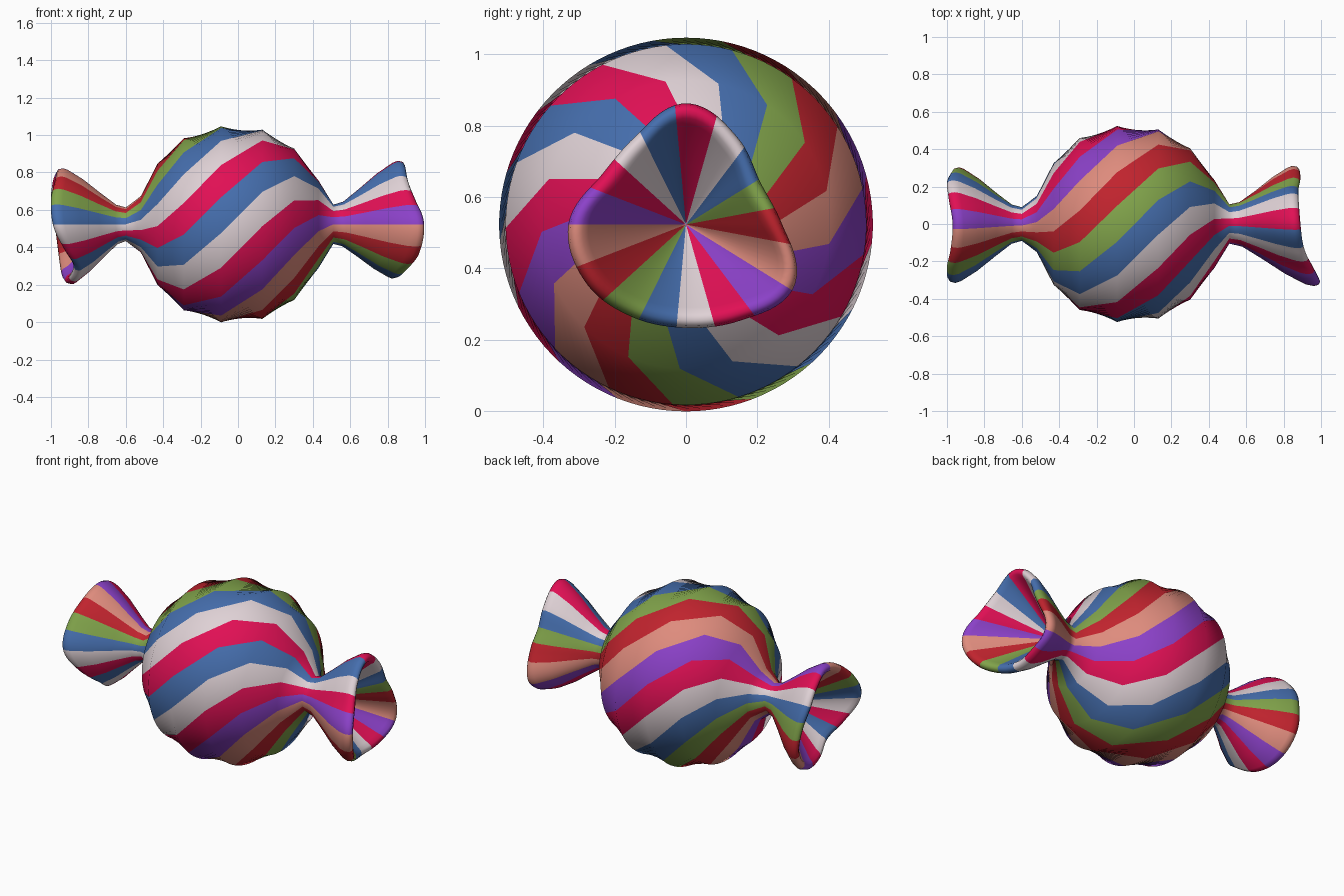
import bpy, bmesh, math

if "Cube" in bpy.data.objects:
    bpy.data.objects.remove(bpy.data.objects["Cube"])

CZ = 0.523            # height of the long axis
STRIPES = 17
PER = 6               # mesh columns per stripe
N = STRIPES * PER
TWIST = 6 * 2 * math.pi / STRIPES   # the wrapper twists by six stripes
NECK_L, NECK_R = -0.60, 0.51

COLOURS = {
    "white": (0.74, 0.64, 0.67), "crimson": (0.75, 0.005, 0.09),
    "blue": (0.06, 0.156, 0.42), "green": (0.22, 0.37, 0.07),
    "red": (0.53, 0.017, 0.027), "salmon": (0.73, 0.26, 0.205),
    "purple": (0.26, 0.053, 0.58),
}
LETTERS = "WCBGRSP"                 # same order as COLOURS
PATTERN = "PCWBCWBGRSPCWBGRS"       # stripes around the axis

# mouth radius and mouth x every 30 degrees, starting at +y and going up
R_RAD = [.27, .24, .285, .34, .285, .275, .33, .325, .30, .29, .31, .35]
R_X = [.89, .88, .88, .89, .91, .95, .995, .97, .90, .86, .87, .88]
L_RAD = [.29, .275, .285, .30, .285, .285, .315, .285, .275, .315, .34, .335]
L_X = [-.98, -1.0, -.99, -.97, -.98, -1.0, -.99, -.93, -.88, -.91, -.94, -.96]

# body outline between the necks: x, radius
BODY = [(-.60, .09), (-.52, .15), (-.43, .325), (-.29, .46), (-.09, .524),
        (.13, .506), (.30, .405), (.43, .235), (.51, .105)]


def table(values, ang):
    """Smooth periodic lookup (Catmull-Rom)."""
    n = len(values)
    t = (ang / (2 * math.pi) % 1.0) * n
    i, f = int(t), t - int(t)
    a, b, c, d = (values[(i + k) % n] for k in (-1, 0, 1, 2))
    return b + .5 * f * (c - a + f * (2 * a - 5 * b + 4 * c - d
                                      + f * (3 * (b - c) + d - a)))


def angle(j, x):
    t = min(1, max(0, (NECK_R - x) / (NECK_R - NECK_L)))
    return math.pi - 2 * math.pi * j / N + TWIST * t


bm = bmesh.new()


def ring(func, side_x):
    """One loop of vertices; func(angle) gives x and radius."""
    out = []
    for j in range(N):
        a = angle(j, side_x)
        x, r = func(a)
        out.append(bm.verts.new((x, r * math.cos(a), CZ + r * math.sin(a))))
    return out


def tail_rings(neck_x, neck_r, rad, xs):
    """Flared tail: outer skin, rounded lip, then inner funnel."""
    s = 1 if neck_x > 0 else -1
    rings = []
    for fx, fr in ((.14, .07), (.36, .36), (.62, .72), (.84, .96)):   # outer skin
        rings.append(ring(lambda a: (neck_x + fx * (table(xs, a) - neck_x),
                                     neck_r + fr * (table(rad, a) - neck_r)), neck_x))
    for dx, dr in ((.035, 0), (.01, .006), (0, .022), (.008, .042), (.03, .058)):  # lip
        rings.append(ring(lambda a: (table(xs, a) - s * dx, table(rad, a) - dr), neck_x))
    apex = neck_x + s * .06
    for f in (.6, .25, .04):                                          # inner funnel
        rings.append(ring(lambda a: (apex + f * (table(xs, a) - s * .03 - apex),
                                     f * (table(rad, a) - .058)), neck_x))
    return rings, bm.verts.new((apex, 0, CZ))


# assemble all loops from the left funnel to the right funnel
left, left_apex = tail_rings(NECK_L, .09, L_RAD, L_X)
right, right_apex = tail_rings(NECK_R, .105, R_RAD, R_X)
body = [ring(lambda a: (x, r), x) for x, r in BODY]
loops = left[::-1] + body + right

mats = [LETTERS.index(c) for c in PATTERN]


def face(verts, j):
    f = bm.faces.new(verts)
    f.material_index = mats[j // PER]
    f.smooth = True


for a, b in zip(loops, loops[1:]):
    for j in range(N):
        k = (j + 1) % N
        face((a[j], a[k], b[k], b[j]), j)
for apex, loop in ((left_apex, loops[0]), (right_apex, loops[-1])):
    for j in range(N):
        face((apex, loop[j], loop[(j + 1) % N]), j)
bmesh.ops.recalc_face_normals(bm, faces=bm.faces[:])

# striped wrapper object
mesh = bpy.data.meshes.new("striped_wrapper")
bm.to_mesh(mesh)
bm.free()
for name, rgb in COLOURS.items():
    m = bpy.data.materials.new(name)
    m.diffuse_color = (*rgb, 1)
    m.use_nodes = True
    m.node_tree.nodes["Principled BSDF"].inputs["Base Color"].default_value = m.diffuse_color
    mesh.materials.append(m)
obj = bpy.data.objects.new("striped_wrapper", mesh)
bpy.context.collection.objects.link(obj)
